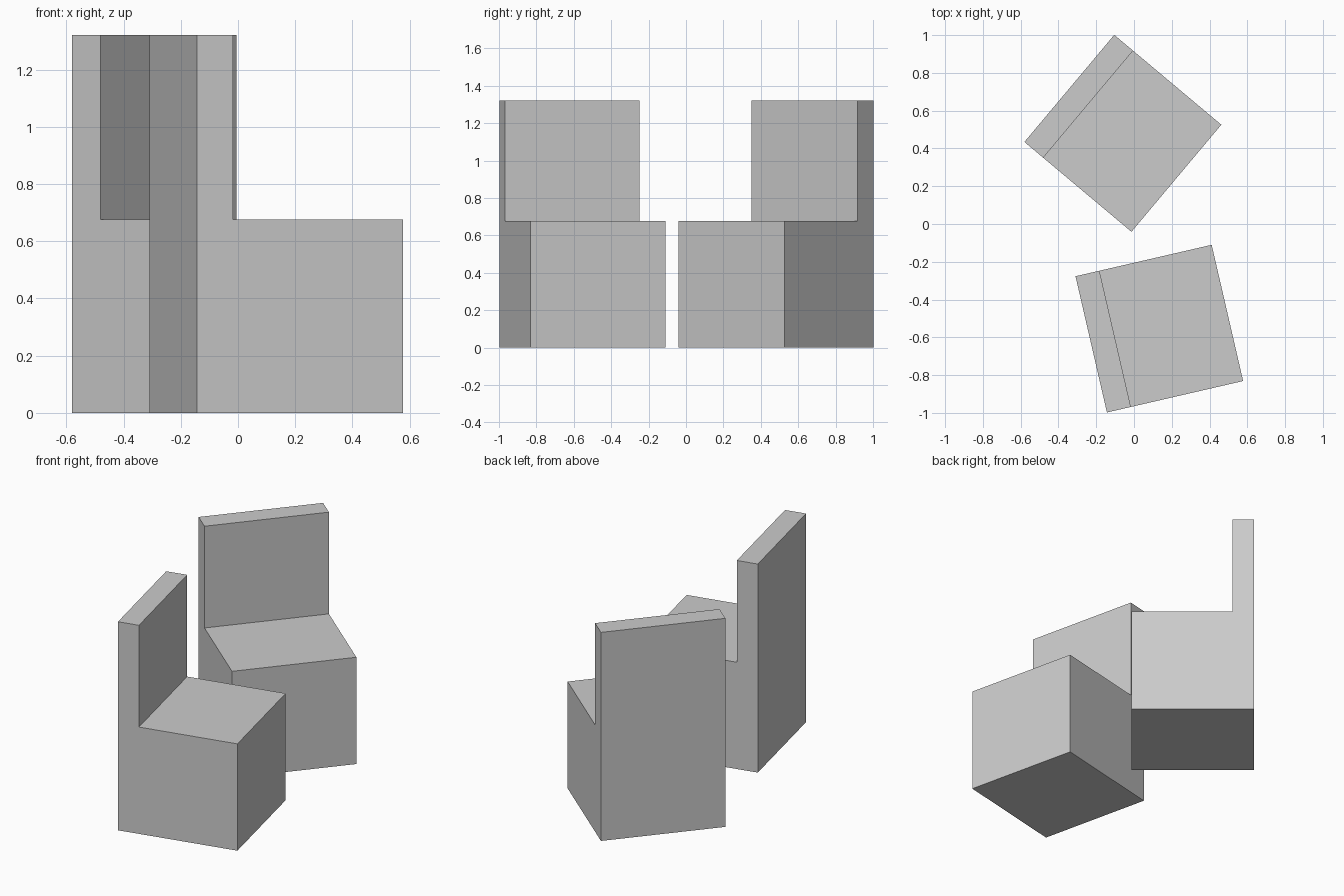
import bpy, bmesh
from math import radians
from mathutils import Vector

cube = bpy.data.objects.get("Cube")
if cube:
    bpy.data.objects.remove(cube, do_unlink=True)

SIDE, SEAT, TOP, BACK = 0.74, 0.677, 1.322, 0.13

# Plain grey for both chairs
grey = bpy.data.materials.new("light_grey")
grey.use_nodes = True
colour = (0.6, 0.6, 0.6, 1)
grey.diffuse_color = colour
grey.node_tree.nodes["Principled BSDF"].inputs["Base Color"].default_value = colour


def chair(name, x, y, angle):
    """Block chair: an L-shaped side profile extruded across its width."""
    h = SIDE / 2
    profile = [(-h, 0), (h, 0), (h, SEAT), (BACK - h, SEAT), (BACK - h, TOP), (-h, TOP)]
    bm = bmesh.new()
    face = bm.faces.new([bm.verts.new((px, -h, pz)) for px, pz in profile])
    side = bmesh.ops.extrude_face_region(bm, geom=[face])["geom"]
    verts = [v for v in side if isinstance(v, bmesh.types.BMVert)]
    bmesh.ops.translate(bm, verts=verts, vec=Vector((0, SIDE, 0)))
    bmesh.ops.recalc_face_normals(bm, faces=bm.faces)
    mesh = bpy.data.meshes.new(name)
    bm.to_mesh(mesh)
    bm.free()
    mesh.materials.append(grey)
    obj = bpy.data.objects.new(name, mesh)
    obj.location = (x, y, 0)
    obj.rotation_euler.z = radians(angle)
    bpy.context.collection.objects.link(obj)


# The two chairs, each turned its own way
chair("front_chair", 0.134, -0.554, 13)
chair("back_chair", -0.059, 0.48, -40)
